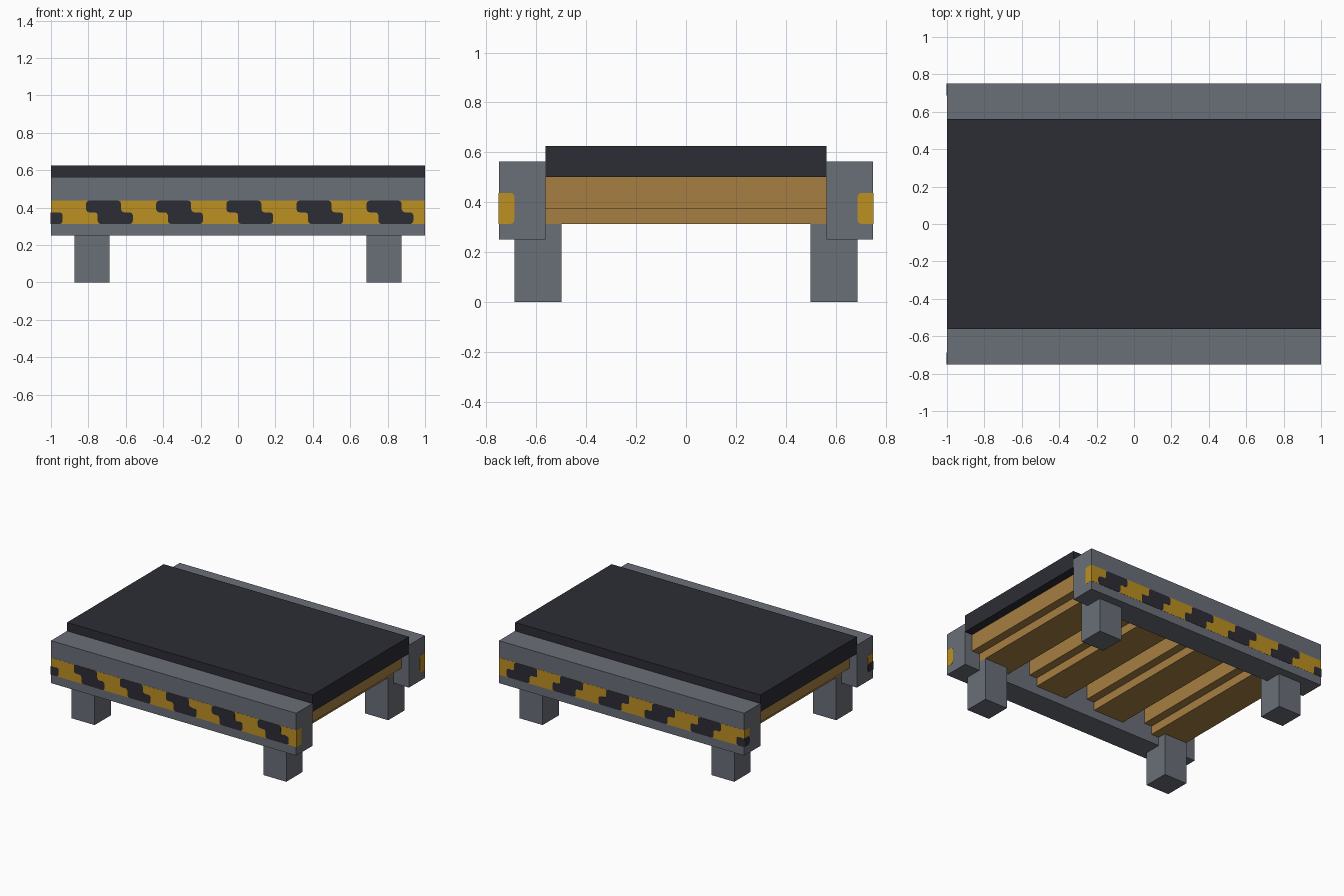
import bpy
import bmesh
from mathutils import Vector

if "Cube" in bpy.data.objects:
    bpy.data.objects.remove(bpy.data.objects["Cube"], do_unlink=True)


def material(name, rgb):
    """Flat material from an sRGB hex string."""
    def lin(c):
        c /= 255
        return c / 12.92 if c < 0.04 else ((c + 0.055) / 1.055) ** 2.4
    col = [lin(c) for c in bytes.fromhex(rgb)] + [1]
    m = bpy.data.materials.new(name)
    m.use_nodes = True
    m.diffuse_color = col
    m.node_tree.nodes["Principled BSDF"].inputs["Base Color"].default_value = col
    return m


steel = material("steel grey", "6A6E77")
rubber = material("dark rubber", "2C2C35")
yellow = material("warning yellow", "BC9022")
wood = material("wood brown", "A67F42")


def add_object(name, bm, mat, mirror=()):
    bmesh.ops.recalc_face_normals(bm, faces=bm.faces)
    mesh = bpy.data.meshes.new(name)
    bm.to_mesh(mesh)
    bm.free()
    mesh.materials.append(mat)
    ob = bpy.data.objects.new(name, mesh)
    bpy.context.collection.objects.link(ob)
    if mirror:
        mod = ob.modifiers.new("Mirror", "MIRROR")
        mod.use_axis = ["X" in mirror, "Y" in mirror, False]
        mod.use_mirror_merge = False
    return ob


def box(name, lo, hi, mat, mirror=()):
    lo, hi = Vector(lo), Vector(hi)
    bm = bmesh.new()
    bmesh.ops.create_cube(bm, size=1)
    for v in bm.verts:
        v.co = (lo + hi) / 2 + v.co * (hi - lo)
    return add_object(name, bm, mat, mirror)


def plates(name, outlines, place, normal, height, mat):
    """Thin plates from 2D outlines, clipped at the corners except on rail edges."""
    bm = bmesh.new()
    for pts in outlines:
        verts = [bm.verts.new(Vector(place(u, v)) + Vector(normal) * height) for u, v in pts]
        bm.faces.new(verts)
    corners = [v for v in bm.verts if not (abs(v.co.x) > 0.99 and v.co.y > 0.74)]
    if corners:
        bmesh.ops.bevel(bm, geom=corners, offset=0.016, segments=2, profile=0.5,
                        affect="VERTICES")
    ext = bmesh.ops.extrude_face_region(bm, geom=bm.faces[:])
    moved = [g for g in ext["geom"] if isinstance(g, bmesh.types.BMVert)]
    bmesh.ops.translate(bm, verts=moved, vec=Vector(normal) * -0.004)
    return add_object(name, bm, mat, "Y")


def rect(u0, u1, v0, v1):
    return [(u0, v0), (u1, v0), (u1, v1), (u0, v1)]


# Frame: side rails and legs
box("side_rails", (-1, 0.5625, 0.25), (1, 0.75, 0.5625), steel, "Y")
box("legs", (0.6875, 0.5, 0), (0.875, 0.6875, 0.3125), steel, "XY")

# Belt
box("belt", (-1, -0.5625, 0.5), (1, 0.5625, 0.625), rubber)

# Stepped rollers under the belt
for i in range(4):
    x = -0.75 + 0.5 * i
    box(f"roller_wide_{i + 1}", (x - 0.1875, -0.5625, 0.375), (x + 0.1875, 0.5625, 0.5), wood)
    box(f"roller_narrow_{i + 1}", (x - 0.125, -0.5625, 0.3125), (x + 0.125, 0.5625, 0.375), wood)

# Warning band along the rails
low, mid, top = 0.3125, 0.375, 0.4375


def on_side(u, v):
    return (u, 0.75, v)


plates("warning_band", [rect(-1, 1, low, top)], on_side, (0, 1, 0), 0.001, yellow)

# Stepped dark stripes: upper half shifted one step from the lower half
step, width = 0.0625, 0.1875
stripes = [rect(-1, -1 + step, low, mid)]
for i in range(5):
    a = -0.8125 + 2 * width * i
    b = a + width
    stripes.append([(a, top), (a, mid), (a + step, mid), (a + step, low),
                    (b + step, low), (b + step, mid), (b, mid), (b, top)])
plates("warning_stripes", stripes, on_side, (0, 1, 0), 0.002, rubber)

# Band wrapped round the rail ends
for side, label in ((1, "left"), (-1, "right")):
    def on_end(u, v):
        return (side, u, v)
    plates(f"band_end_{label}", [rect(0.6875, 0.75, low, top)], on_end,
           (side, 0, 0), 0.001, yellow)
    if side < 0:
        plates("stripe_end_right", [rect(0.6875, 0.75, low, mid)], on_end,
               (side, 0, 0), 0.002, rubber)
